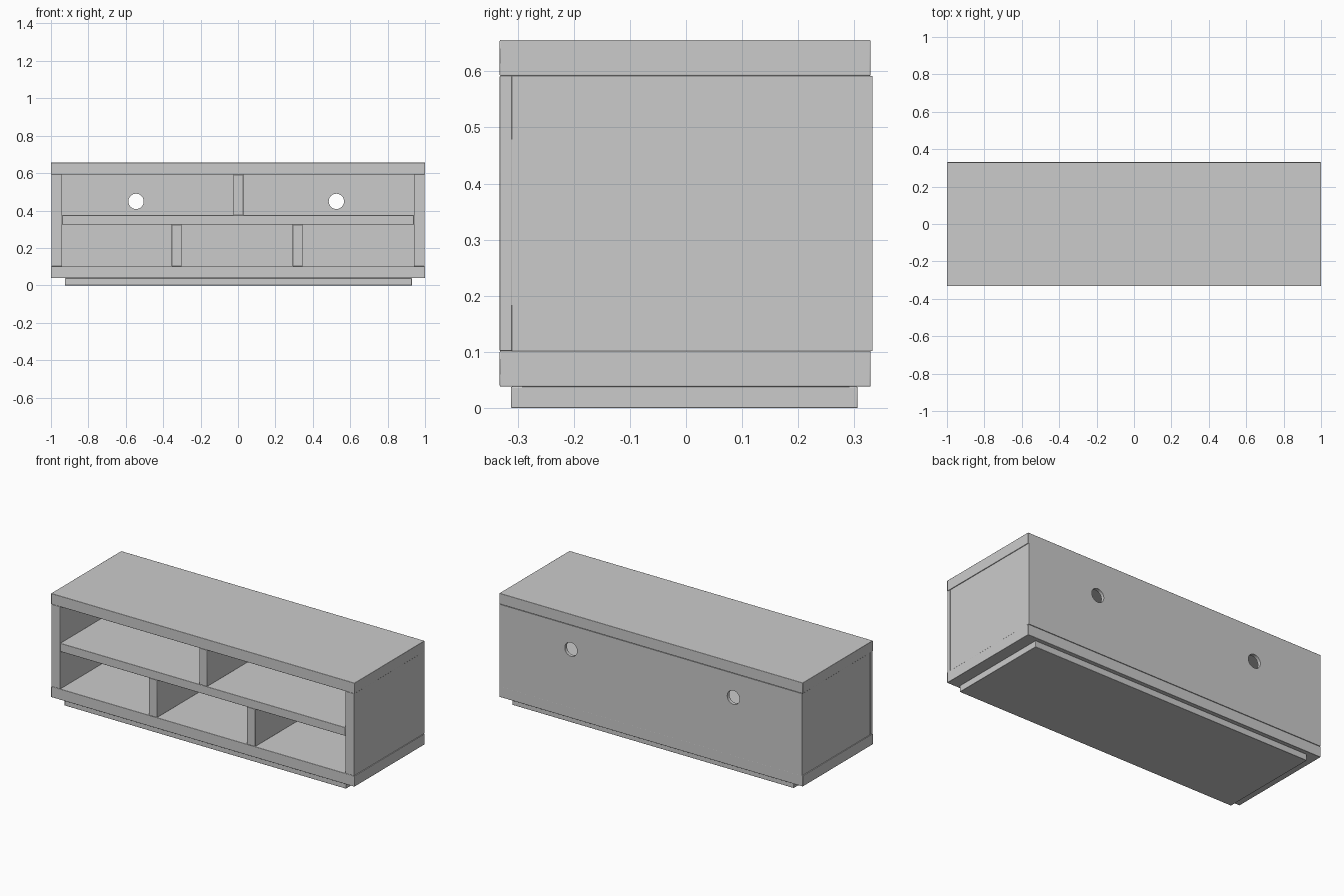
import bpy
import math

cube = bpy.data.objects.get("Cube")
if cube:
    bpy.data.objects.remove(cube, do_unlink=True)

grey = bpy.data.materials.new("light grey")
grey.use_nodes = True
COLOUR = (0.6, 0.6, 0.6, 1)
grey.diffuse_color = COLOUR
grey.node_tree.nodes["Principled BSDF"].inputs["Base Color"].default_value = COLOUR


def board(name, x, y, z, bevel=0.002):
    """Box spanning the given (low, high) ranges, with finely eased edges."""
    spans = (x, y, z)
    bpy.ops.mesh.primitive_cube_add(size=1, location=[(a + b) / 2 for a, b in spans])
    obj = bpy.context.object
    obj.name = name
    obj.scale = [b - a for a, b in spans]
    bpy.ops.object.transform_apply(location=False, rotation=False, scale=True)
    obj.data.materials.append(grey)
    if bevel:
        mod = obj.modifiers.new("eased edges", "BEVEL")
        mod.width = bevel
        mod.segments = 2
        bpy.ops.object.shade_smooth_by_angle(angle=math.radians(30))
    return obj


FRONT, BACK = -0.332, 0.329
FLOOR, SHELF_LOW, SHELF_TOP, CEILING = 0.102, 0.325, 0.375, 0.592
INNER = 0.94
PANEL_FRONT = 0.312

# Plinth, base and top
board("plinth", (-0.925, 0.93), (-0.312, 0.306), (0, 0.038))
board("base_board", (-1, 1), (FRONT, BACK), (0.038, FLOOR))
board("top_board", (-1, 1), (FRONT, BACK), (CEILING, 0.656))

# Side panels with front edge strips
for side, s in (("left", 1), ("right", -1)):
    board(side + "_side_panel", sorted((s * INNER, s * 0.996)),
          (-0.31, PANEL_FRONT), (FLOOR, CEILING), 0)
    board(side + "_front_strip", sorted((s * INNER, s * 0.998)),
          (FRONT, -0.31), (FLOOR, CEILING), 0.001)

# Middle shelf and dividers
board("middle_shelf", (-INNER, INNER), (FRONT, PANEL_FRONT), (SHELF_LOW, SHELF_TOP))
board("upper_divider", (-0.024, 0.029), (FRONT, PANEL_FRONT), (SHELF_TOP, CEILING))
for name, x in (("right_lower_divider", -0.328), ("left_lower_divider", 0.319)):
    board(name, (x - 0.027, x + 0.027), (FRONT, PANEL_FRONT), (FLOOR, SHELF_LOW))

# Back panel with two round cable holes
back = board("back_panel", (-0.996, 0.996), (PANEL_FRONT, 0.332), (FLOOR, CEILING), 0)
for x in (-0.545, 0.526):
    bpy.ops.mesh.primitive_cylinder_add(vertices=32, radius=0.041, depth=0.2,
                                        location=(x, 0.322, 0.449),
                                        rotation=(math.pi / 2, 0, 0))
    cutter = bpy.context.object
    cutter.name = "cable_hole_cutter"
    cutter.hide_render = True
    cutter.data.materials.append(grey)
    mod = back.modifiers.new("cable hole", "BOOLEAN")
    mod.operation = "DIFFERENCE"
    mod.solver = "EXACT"
    mod.object = cutter
    bpy.context.view_layer.objects.active = back
    bpy.ops.object.modifier_apply(modifier=mod.name)
    bpy.data.objects.remove(cutter, do_unlink=True)
